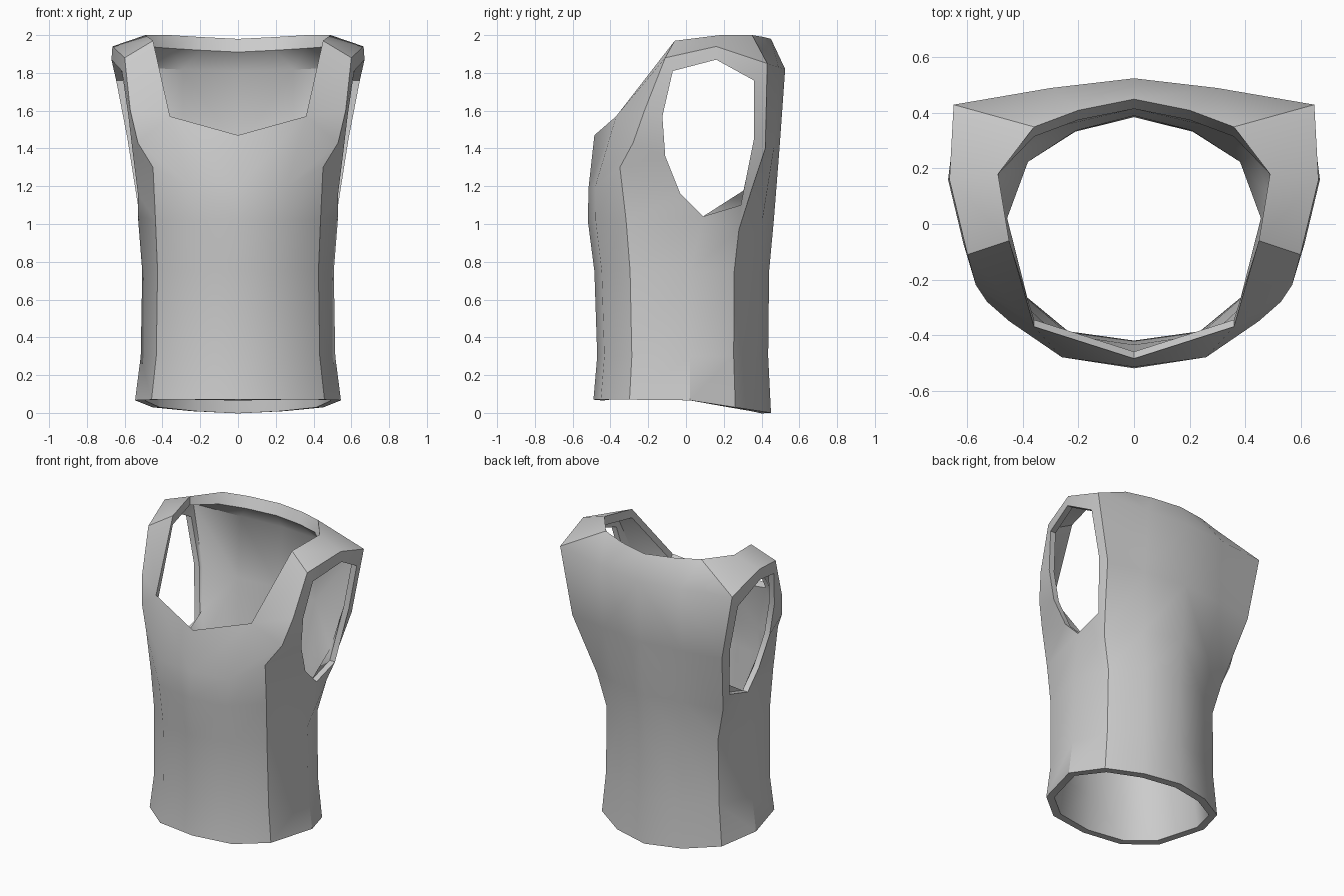
import bpy
import bmesh
from math import radians
from mathutils import Vector

cube = bpy.data.objects.get("Cube")
if cube:
    bpy.data.objects.remove(cube, do_unlink=True)


def make_material(name, colour):
    mat = bpy.data.materials.new(name)
    mat.use_nodes = True
    mat.diffuse_color = colour
    mat.node_tree.nodes["Principled BSDF"].inputs["Base Color"].default_value = colour
    return mat


# Half of the waist outline, front to back, as fractions of width and depth
OUTLINE = [(0, -1), (.5, -.92), (.84, -.61), (1, .05), (.83, .58), (.45, .87), (0, 1)]
# Body rows: front height, back height, half width, front depth, back depth
ROWS = [(.07, 0, .545, .49, .45), (.3, .3, .515, .47, .435),
        (.75, .75, .507, .485, .44), (1.02, 1.02, .52, .52, .465)]
THICKNESS = .05

bm = bmesh.new()

# Lower body rings
rings = []
for z_front, z_back, width, front, back in ROWS:
    ring = []
    for fx, fy in OUTLINE:
        y = fy * (front if fy < 0 else back)
        z = z_front + (z_back - z_front) * max(fy, 0)
        ring.append(bm.verts.new((fx * width, y, z)))
    rings.append(ring)
for low, high in zip(rings, rings[1:]):
    for i in range(len(low) - 1):
        bm.faces.new((low[i], low[i + 1], high[i + 1], high[i]))
waist_front, waist_1, waist_2, waist_side, waist_4, waist_5, waist_back = rings[-1]
waist_side.co = (.53, .09, 1.04)
waist_4.co = (.475, .28, .97)
waist_5.co.x = .26


def point(x, y, z):
    return bm.verts.new((x, y, z))


def panel(*corners):
    bm.faces.new(corners)


# Chest and front neckline corners
chest_mid = point(0, -.515, 1.2)
chest = point(.26, -.48, 1.2)
chest_side = point(.45, -.35, 1.3)
neck_front = point(0, -.485, 1.47)
neck_corner = point(.36, -.37, 1.57)
fold_low = point(.53, -.28, 1.43)
fold_high = point(.57, -.22, 1.6)

# Strap corners
strap_front_out = point(.6, -.11, 1.88)
strap_front_in = point(.45, -.06, 1.97)
strap_top_in = point(.49, .18, 2)
strap_top_out = point(.665, .16, 1.94)

# Armhole edge
arm_low = point(.53, -.03, 1.16)
arm_mid = point(.555, -.11, 1.36)
arm_high = point(.58, -.125, 1.57)
hole_front = point(.615, -.07, 1.81)
hole_top = point(.67, .16, 1.87)
hole_back = point(.645, .36, 1.76)
hole_back_mid = point(.585, .36, 1.45)
hole_back_low = point(.53, .29, 1.1)

# Back corners
arm_back_low = point(.515, .34, 1.16)
arm_back = point(.565, .42, 1.4)
shoulder_back = point(.65, .43, 1.85)
neck_back_corner = point(.36, .35, 2)
neck_back_side = point(.2, .41, 1.99)
neck_back = point(0, .45, 1.98)
back_mid = point(0, .495, 1.4)
back_side = point(.3, .465, 1.4)
yoke_mid = point(0, .525, 1.82)
yoke_side = point(.3, .49, 1.83)

# Front panels
panel(waist_front, waist_1, chest, chest_mid)
panel(waist_1, waist_2, chest_side, chest)
panel(chest_mid, chest, neck_corner, neck_front)
panel(chest, chest_side, fold_low, neck_corner)
panel(neck_corner, fold_low, fold_high)
panel(neck_corner, fold_high, strap_front_out, strap_front_in)

# Armhole border
panel(waist_2, waist_side, arm_low, chest_side)
panel(chest_side, arm_low, arm_mid, fold_low)
panel(fold_low, arm_mid, arm_high, fold_high)
panel(fold_high, arm_high, hole_front, strap_front_out)
panel(strap_front_out, hole_front, hole_top, strap_top_out)
panel(strap_top_out, hole_top, hole_back, shoulder_back)
panel(hole_back, hole_back_mid, arm_back, shoulder_back)
panel(hole_back_mid, hole_back_low, arm_back_low, arm_back)
panel(waist_side, waist_4, arm_back_low, hole_back_low)

# Shoulder strap
panel(strap_front_in, strap_front_out, strap_top_out, strap_top_in)
panel(strap_top_in, strap_top_out, shoulder_back, neck_back_corner)

# Back panels
panel(waist_4, waist_5, back_side)
panel(waist_4, back_side, arm_back, arm_back_low)
panel(waist_5, waist_back, back_mid, back_side)
panel(back_side, back_mid, yoke_mid, yoke_side)
panel(arm_back, back_side, yoke_side, shoulder_back)
panel(shoulder_back, yoke_side, neck_back_corner)
panel(yoke_side, yoke_mid, neck_back, neck_back_side)
panel(yoke_side, neck_back_side, neck_back_corner)

# Creases down the front, the strap ends and the back of the armhole
CREASES = [
    [ring[2] for ring in rings] + [chest_side, fold_low, fold_high, strap_front_out, strap_front_in],
    [ring[4] for ring in rings] + [arm_back_low, arm_back, shoulder_back, neck_back_corner],
    [ring[3] for ring in rings[:2]],
]
for crease in CREASES:
    for a, b in zip(crease, crease[1:]):
        bm.edges.get((a, b)).smooth = False

# Inner layer: hems fold straight in, the rest follows the surface
hems = {v: Vector((-.04, 0, 0)) for v in (
    waist_side, arm_low, arm_mid, arm_high, hole_front, hole_top,
    hole_back, hole_back_mid, hole_back_low)}
hems.update({v: Vector((0, 0, -.06)) for v in (strap_front_in, strap_top_in)})
hems.update({v: Vector((0, -.035, -.07)) for v in (neck_back_corner, neck_back_side, neck_back)})
hems.update({v: Vector((0, .025, -.03)) for v in (neck_front, neck_corner)})

bm.normal_update()
outer_faces = list(bm.faces)
rim_edges = [e for e in bm.edges if e.is_boundary and any(v.co.x > 0 for v in e.verts)]
inner = {}
for v in list(bm.verts):
    normal = v.normal.copy()
    if v.co.x == 0 or v in rings[0]:
        normal[0 if v.co.x == 0 else 2] = 0
        normal.normalize()
    inner[v] = bm.verts.new(v.co + hems.get(v, -THICKNESS * normal))
for face in outer_faces:
    bm.faces.new([inner[v] for v in reversed(face.verts)])
for edge in rim_edges:
    a, b = edge.verts
    bm.faces.new((a, b, inner[b], inner[a]))
bmesh.ops.recalc_face_normals(bm, faces=bm.faces)

mesh = bpy.data.meshes.new("sleeveless_top")
bm.to_mesh(mesh)
bm.free()
top = bpy.data.objects.new("sleeveless_top", mesh)
bpy.context.collection.objects.link(top)
mesh.materials.append(make_material("light_grey_cloth", (.6, .6, .6, 1)))

# Mirror to the right half and shade
top.modifiers.new("mirror", "MIRROR")
bpy.ops.object.select_all(action="DESELECT")
top.select_set(True)
bpy.context.view_layer.objects.active = top
bpy.ops.object.modifier_apply(modifier="mirror")
bpy.ops.object.shade_smooth_by_angle(angle=radians(42))
